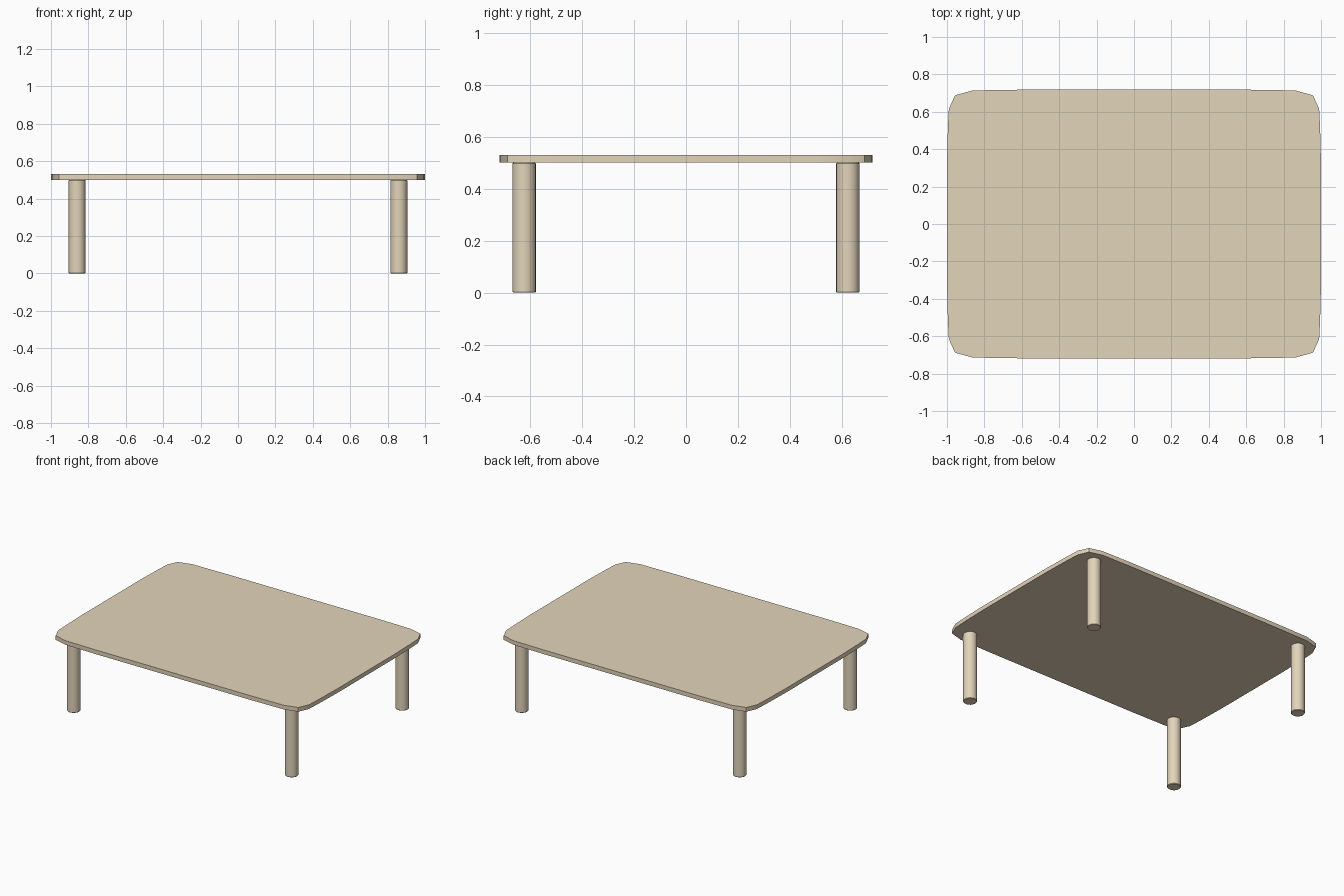
import bpy, bmesh

if "Cube" in bpy.data.objects:
    bpy.data.objects.remove(bpy.data.objects["Cube"])

mat = bpy.data.materials.new("light_wood")
mat.diffuse_color = (0.76, 0.66, 0.49, 1)
mat.use_nodes = True
mat.node_tree.nodes["Principled BSDF"].inputs["Base Color"].default_value = mat.diffuse_color


def finish(obj, angle):
    obj.data.materials.clear()
    obj.data.materials.append(mat)
    bpy.ops.object.select_all(action='DESELECT')
    obj.select_set(True)
    bpy.context.view_layer.objects.active = obj
    bpy.ops.object.shade_smooth_by_angle(angle=angle)


# Tabletop: softly bowed rounded rectangle, one quarter mirrored around
quarter = [(1.0, 0.32), (0.995, 0.515), (0.99, 0.615), (0.957, 0.688),
           (0.862, 0.714), (0.61, 0.718)]
q2 = [(-x, y) for x, y in reversed(quarter)]
half = quarter + q2
outline = half + [(-x, -y) for x, y in half]
bm = bmesh.new()
face = bm.faces.new([bm.verts.new((x, y, 0.50)) for x, y in outline])
ext = bmesh.ops.extrude_face_region(bm, geom=[face])
bmesh.ops.translate(bm, vec=(0, 0, 0.03),
                    verts=[v for v in ext["geom"] if isinstance(v, bmesh.types.BMVert)])
bmesh.ops.recalc_face_normals(bm, faces=bm.faces)
mesh = bpy.data.meshes.new("tabletop")
bm.to_mesh(mesh)
bm.free()
top = bpy.data.objects.new("tabletop", mesh)
bpy.context.collection.objects.link(top)
finish(top, 0.7)

# Four round legs, set in from the corners
for sy, end in ((-1, "front"), (1, "back")):
    for sx, side in ((-1, "left"), (1, "right")):
        bpy.ops.mesh.primitive_cylinder_add(vertices=24, radius=0.045, depth=0.5,
                                            location=(sx * 0.86, sy * 0.623, 0.25))
        leg = bpy.context.object
        leg.name = f"{end}_{side}_leg"
        bevel = leg.modifiers.new("soft_rim", 'BEVEL')
        bevel.width = 0.003
        bevel.segments = 1
        bevel.limit_method = 'ANGLE'
        finish(leg, 0.6)
